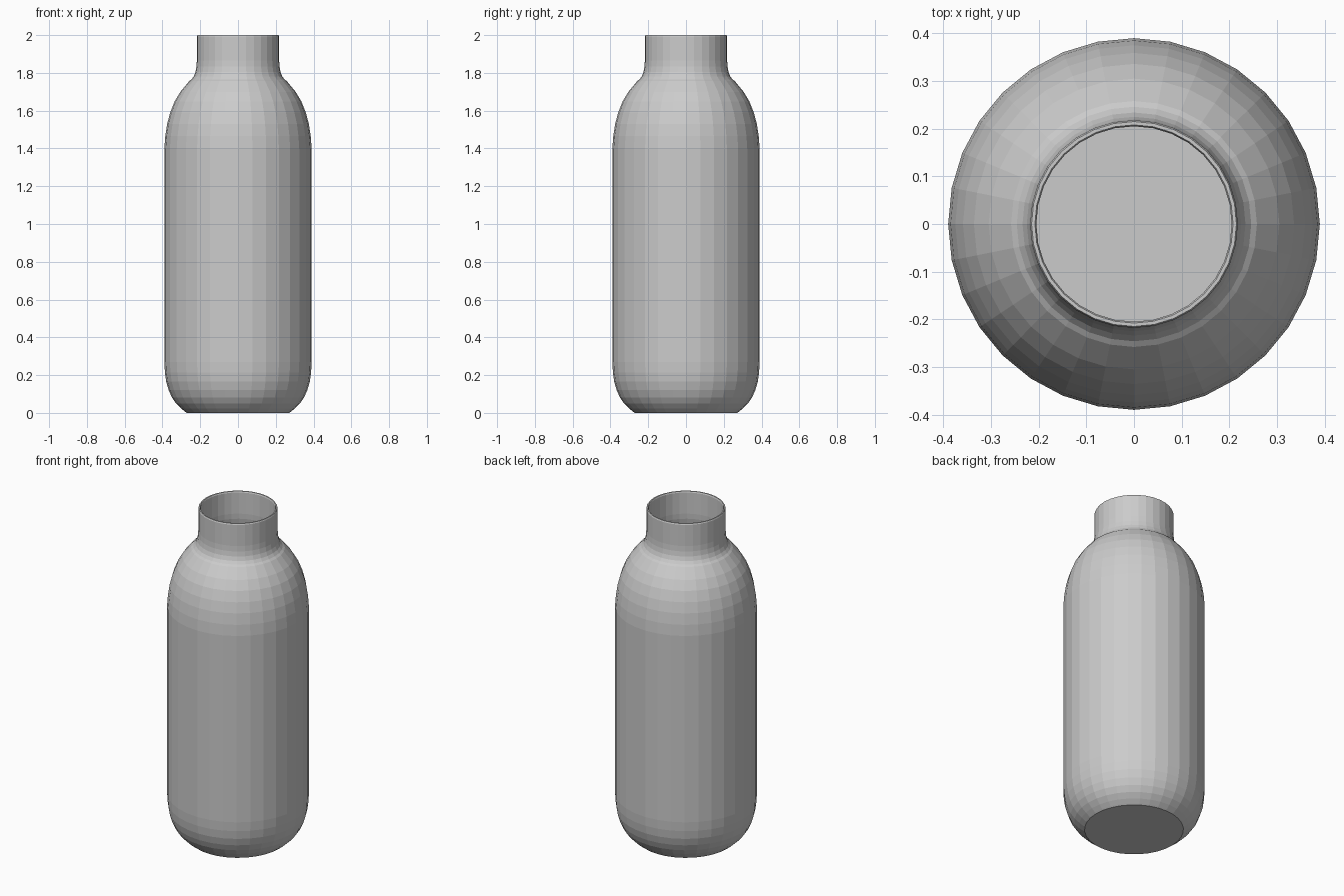
import bpy, bmesh, math

if "Cube" in bpy.data.objects:
    bpy.data.objects.remove(bpy.data.objects["Cube"])

SIDES = 32
WALL = 0.013

# Outer silhouette as (radius, height), from base to rim
outer = [(0.272, 0.0), (0.28, 0.006), (0.302, 0.024), (0.328, 0.05),
         (0.35, 0.082), (0.367, 0.12), (0.38, 0.165), (0.387, 0.215),
         (0.39, 0.27), (0.39, 1.40), (0.385, 1.465), (0.375, 1.53),
         (0.359, 1.59), (0.336, 1.648), (0.305, 1.70), (0.272, 1.74),
         (0.258, 1.757), (0.246, 1.766), (0.234, 1.782), (0.225, 1.805),
         (0.22, 1.833), (0.218, 1.865), (0.218, 1.993), (0.215, 2.0)]
# Inner wall follows the outer one back down to an inside floor
inner = [(r - WALL, max(z, WALL)) for r, z in reversed(outer[2:-1])]
profile = outer + [(0.208, 2.0)] + inner


def lathe(name, points, sides):
    bm = bmesh.new()
    rings = []
    for r, z in points:
        rings.append([bm.verts.new((r * math.cos(2 * math.pi * i / sides),
                                    r * math.sin(2 * math.pi * i / sides), z))
                      for i in range(sides)])
    for a, b in zip(rings, rings[1:]):
        for i in range(sides):
            j = (i + 1) % sides
            bm.faces.new((a[i], a[j], b[j], b[i]))
    bm.faces.new(rings[0][::-1])   # underside
    bm.faces.new(rings[-1])        # inside floor
    bmesh.ops.recalc_face_normals(bm, faces=bm.faces)
    mesh = bpy.data.meshes.new(name)
    bm.to_mesh(mesh)
    bm.free()
    obj = bpy.data.objects.new(name, mesh)
    bpy.context.collection.objects.link(obj)
    return obj


# Hollow bottle with open neck
lathe("bottle", profile, SIDES)
